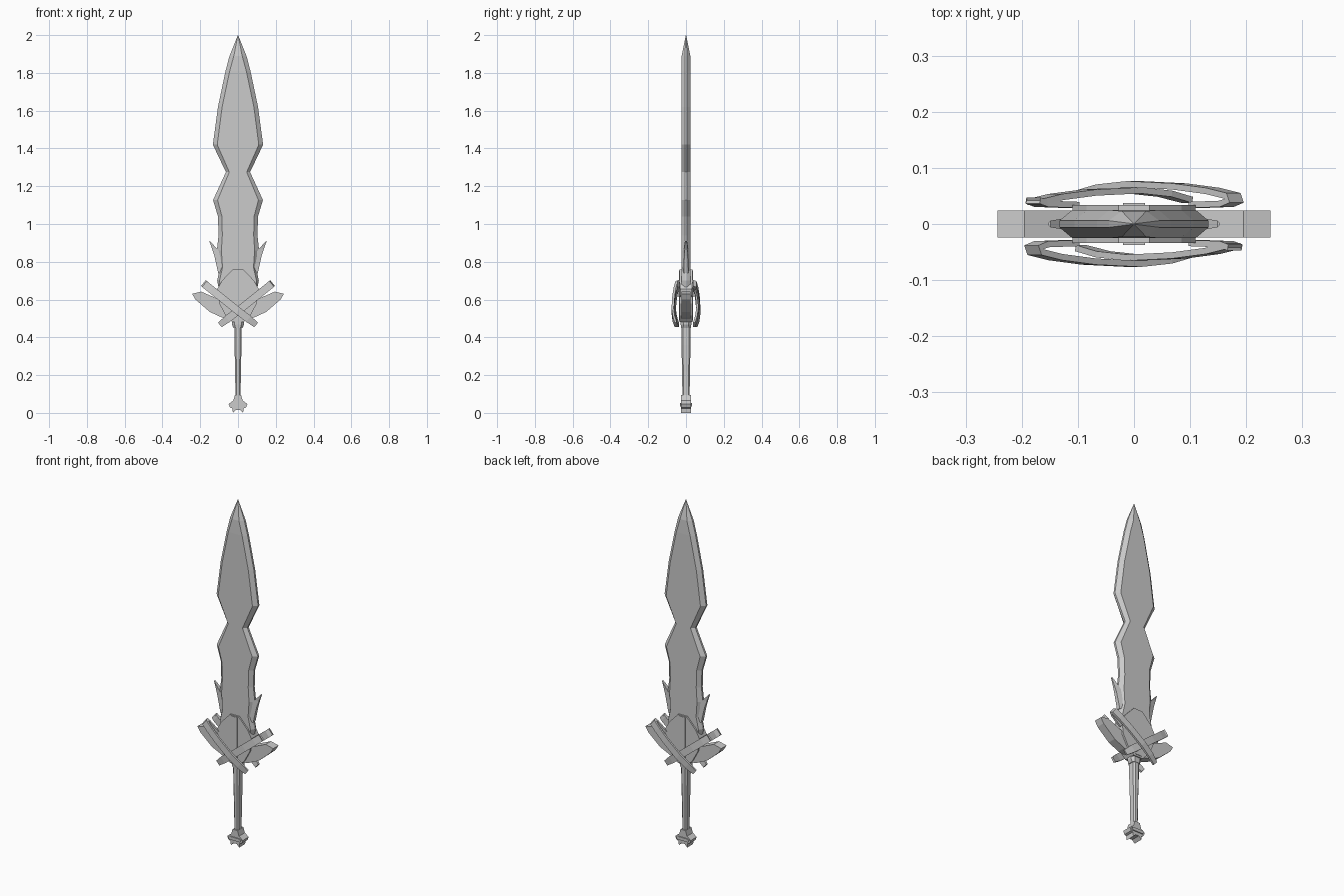
import bpy, bmesh
from mathutils import Vector

cube = bpy.data.objects.get("Cube")
if cube:
    bpy.data.objects.remove(cube, do_unlink=True)

steel = bpy.data.materials.new("grey steel")
GREY = (0.6, 0.6, 0.6, 1)
steel.use_nodes = True
steel.diffuse_color = GREY
steel.node_tree.nodes["Principled BSDF"].inputs["Base Color"].default_value = GREY


def finish(name, bm):
    bmesh.ops.remove_doubles(bm, verts=bm.verts, dist=0.0001)
    bmesh.ops.recalc_face_normals(bm, faces=bm.faces)
    mesh = bpy.data.meshes.new(name)
    bm.to_mesh(mesh)
    bm.free()
    mesh.materials.append(steel)
    obj = bpy.data.objects.new(name, mesh)
    bpy.context.collection.objects.link(obj)
    return obj


def loft(name, rings):
    """Skin a list of equal-length rings and cap both ends."""
    bm = bmesh.new()
    loops = [[bm.verts.new(p) for p in ring] for ring in rings]
    for a, b in zip(loops, loops[1:]):
        for i in range(len(a)):
            j = (i + 1) % len(a)
            bm.faces.new((a[i], a[j], b[j], b[i]))
    bm.faces.new(loops[0])
    bm.faces.new(loops[-1])
    return finish(name, bm)


def plate(name, outline, half, side=1):
    """Flat outline in x and z, given thickness along y."""
    return loft(name, [[(side * x, y, z) for x, z in outline] for y in (-half, half)])


def mirrored(half_outline):
    return half_outline + [(-x, z) for x, z in reversed(half_outline)]


# Blade: flat faces with bevelled edges; rows are height, edge, flat, thickness
EDGE = 0.006
rows = [(0.60, .09, .08, .024), (0.70, .11, .098, .025), (0.77, .096, .082, .025),
        (0.86, .112, .088, .025), (0.94, .103, .083, .025), (1.04, .106, .085, .025),
        (1.127, .132, .108, .025), (1.275, .064, .046, .025), (1.42, .133, .11, .025),
        (1.62, .106, .084, .025), (1.81, .066, .044, .025), (1.89, .045, .022, .023),
        (1.998, .001, .0005, .001)]
rings = []
for z, edge, flat, y in rows:
    e = min(EDGE, y / 2)
    rings.append([(-flat, -y, z), (flat, -y, z), (edge, -e, z), (edge, e, z),
                  (flat, y, z), (-flat, y, z), (-edge, e, z), (-edge, -e, z)])
rings[-1] = [(x, y, 2.0) for x, y, z in rings[-1]]
loft("blade", rings)

# Barbs and guard wings on each side
barb_rows = [(.07, .105, .74, .022), (.08, .125, .83, .018), (.112, .138, .87, .012), (.149, .152, .91, .006)]
wing = [(.04, .62), (.11, .605), (.195, .642), (.243, .63), (.225, .6),
        (.15, .535), (.085, .505), (.04, .495)]
for word, side in (("left", 1), ("right", -1)):
    loft(word + "_barb", [[(side * a, -y, z), (side * b, -y * .5, z),
                           (side * b, y * .5, z), (side * a, y, z)]
                          for a, b, z, y in barb_rows])
    plate(word + "_wing", wing, .024, side)

# Guard shield with a raised centre rib
plate("guard_shield", mirrored([(.028, .76), (.085, .70), (.11, .655),
                                (.1, .58), (.065, .515), (.03, .48)]), .034)
plate("guard_rib", mirrored([(.02, .755), (.02, .49)]), .037)


# Hooked straps crossing over the shield, front and back
def strap(name, side, face, bulge):
    path = [(-.11, -.034, .628), (-.165, -.036, .672), (-.18, -.042, .685),
            (-.176, -.05, .681), (-.14, -.059, .652), (-.08, -.067, .604),
            (0, -.071, .54), (.055, -.065, .498), (.095, -.054, .466)]
    pts = [Vector((x, y if i < 3 else y + bulge, z)) for i, (x, y, z) in enumerate(path)]
    across = Vector((.63, 0, .78))
    rings = []
    for i, p in enumerate(pts):
        tangent = (pts[min(i + 1, len(pts) - 1)] - pts[max(i - 1, 0)]).normalized()
        w = across * (.015 if i == len(pts) - 1 else .02)
        n = across.cross(tangent).normalized() * .0055
        ring = [p + w + n, p - w + n, p - w - n, p + w - n]
        rings.append([(side * q.x, face * q.y, q.z) for q in ring])
    loft(name, rings)


for word, face in (("front", 1), ("back", -1)):
    strap(word + "_outer_strap", face, face, 0)
    strap(word + "_inner_strap", -face, face, .011)


# Handle, collar: chamfered blocks stacked along the height
def post(name, rows):
    rings = []
    for z, hx, hy in rows:
        c = hx * .45
        rings.append([(-hx + c, -hy, z), (hx - c, -hy, z), (hx, -hy + c, z), (hx, hy - c, z),
                      (hx - c, hy, z), (-hx + c, hy, z), (-hx, hy - c, z), (-hx, -hy + c, z)])
    loft(name, rings)


post("handle", [(.08, .014, .019), (.22, .015, .021), (.36, .019, .024), (.47, .02, .025)])
post("collar", [(.45, .024, .026), (.468, .032, .028), (.5, .032, .028)])

# Pommel with flared, notched foot
plate("pommel", mirrored([(.016, .095), (.025, .065), (.05, .047), (.042, .028),
                          (.03, .024), (.027, 0), (.01, .016)]), .027)
plate("pommel_band", mirrored([(.026, .052), (.04, .046), (.034, .034), (.02, .034)]), .033)
